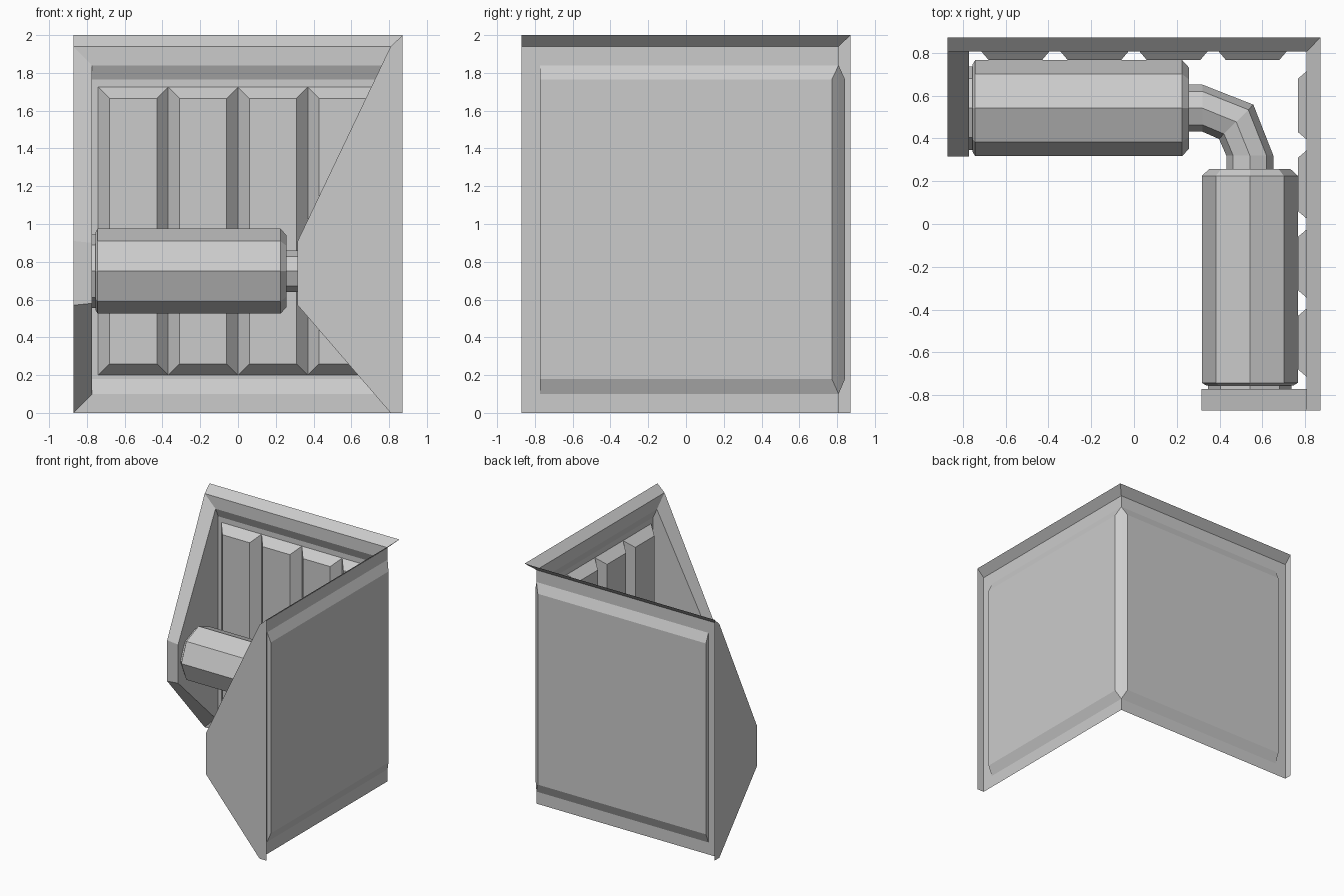
import bpy, bmesh, math

if "Cube" in bpy.data.objects:
    bpy.data.objects.remove(bpy.data.objects["Cube"])


def make(name, verts, faces):
    """Build a part on the back wall and its twin on the right wall (x and y swapped)."""
    for side, swap in (("back", False), ("right", True)):
        me = bpy.data.meshes.new(side + "_" + name)
        vs = [(y, x, z) for x, y, z in verts] if swap else verts
        fs = [tuple(reversed(f)) for f in faces] if swap else faces
        me.from_pydata(vs, [], fs)
        bm = bmesh.new()
        bm.from_mesh(me)
        bmesh.ops.remove_doubles(bm, verts=bm.verts, dist=0.0005)
        bm.to_mesh(me)
        bm.free()
        ob = bpy.data.objects.new(side + "_" + name, me)
        bpy.context.collection.objects.link(ob)


def rect(x0, x1, y, z0, z1):
    return [(x0, y, z0), (x1, y, z0), (x1, y, z1), (x0, y, z1)]


def bridge(a, b, edges=range(4)):
    return [(a + i, a + (i + 1) % 4, b + (i + 1) % 4, b + i) for i in edges]


def loft(name, rings, cap_start=False, cap_end=False, sides=8):
    """Octagonal loft; a ring is (x, y, radius, angle of its horizontal axis)."""
    verts, faces = [], []
    for x, y, r, ang in rings:
        stretch = 1 / math.cos(math.radians(90 - ang) / 2)
        c, s = math.cos(math.radians(ang)), math.sin(math.radians(ang))
        for k in range(sides):
            t = 2 * math.pi * k / sides
            h = r * math.cos(t) * stretch
            verts.append((x + c * h, y + s * h, 0.75 + r * math.sin(t)))
    for i in range(len(rings) - 1):
        for k in range(sides):
            a, b = i * sides + k, i * sides + (k + 1) % sides
            faces.append((a, b, b + sides, a + sides))
    if cap_start:
        faces.append(tuple(reversed(range(sides))))
    if cap_end:
        faces.append(tuple(range(len(verts) - sides, len(verts))))
    make(name, verts, faces)


# Wall sheet: flat frame, bevelled recess and back panel
wall = (rect(-0.872, 0.808, 0.808, 0, 1.94) + rect(-0.772, 0.808, 0.808, 0.10, 1.84)
        + rect(-0.772, 0.772, 0.842, 0.18, 1.765))
make("wall", wall, bridge(0, 4, (0, 2, 3)) + bridge(4, 8) + [(8, 9, 10, 11)])

# Flared lip along the top of the wall
make("top_lip", [(-0.872, 0.808, 1.94), (0.808, 0.808, 1.94),
                 (0.872, 0.872, 2), (-0.872, 0.872, 2)], [(0, 1, 2, 3)])

# Tapered end plate with a thick rim
outer = [(0.808, 0), (0.316, 0.57), (0.316, 0.91), (0.808, 1.94), (0.872, 2), (0.872, 0)]
inner = [(0.808, 0.10), (0.316, 0.58), (0.316, 0.90), (0.808, 1.84)]
plate = [(-0.872, y, z) for y, z in outer] + [(-0.772, y, z) for y, z in inner]
make("end_plate", plate, [(5, 0, 1, 2, 3, 4), (9, 8, 7, 6)]
     + [(i + 1, i, i + 6, i + 7) for i in range(3)])

# Four raised ribs on each panel
for n in range(4):
    x = -0.74 + 0.37 * n
    rib = (rect(x, x + 0.37, 0.838, 0.20, 1.725)
           + rect(x + 0.06, x + 0.31, 0.767, 0.26, 1.665))
    make("rib_%d" % (n + 1), rib, bridge(0, 4) + [(4, 5, 6, 7)])

# Octagonal tank with chamfered ends, and its collar against the end plate
C = 0.542
loft("tank", [(-0.755, C, 0.205, 90), (-0.743, C, 0.225, 90),
              (0.225, C, 0.225, 90), (0.257, C, 0.19, 90)], True, True)
loft("collar", [(-0.775, C, 0.195, 90), (-0.75, C, 0.195, 90)])

# Half of the elbow pipe; its twin completes the bend
loft("elbow_pipe", [(0.25, C, 0.11, 90), (0.32, C, 0.11, 90), (0.478, 0.478, 0.105, 45)])
